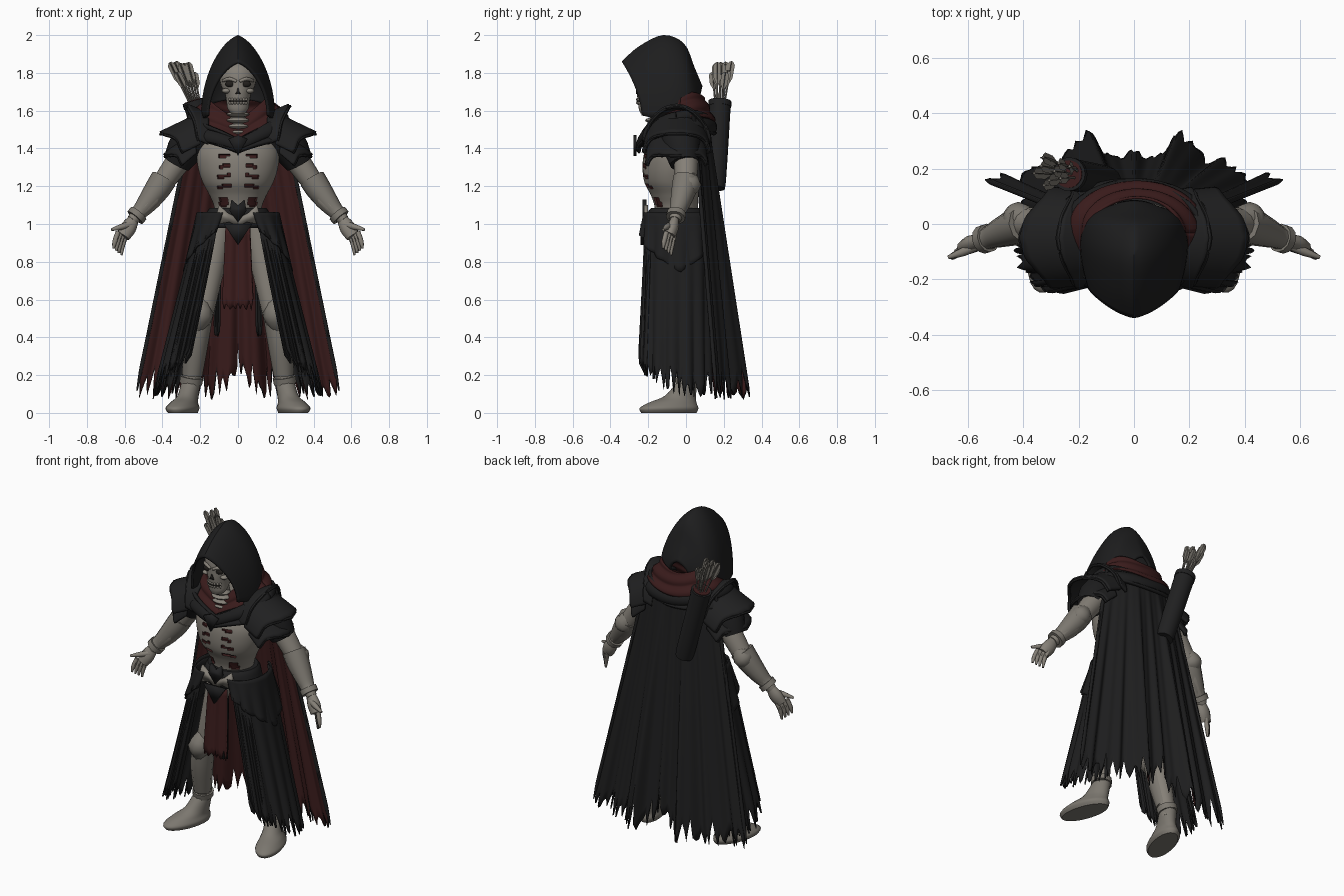
import bpy, bmesh, random
from math import sin, cos, pi, radians, exp, sqrt
from mathutils import Vector, Matrix

rnd = random.Random(4)
if "Cube" in bpy.data.objects:
    bpy.data.objects.remove(bpy.data.objects["Cube"])


def material(name, *rgb):
    m = bpy.data.materials.new(name)
    m.use_nodes = True
    m.diffuse_color = (*rgb, 1)
    m.node_tree.nodes["Principled BSDF"].inputs["Base Color"].default_value = (*rgb, 1)
    return m


BLACK = material("black_cloth", .0125, .0125, .013)
LEATHER = material("black_leather", .0145, .0145, .015)
RED = material("dark_red_cloth", .043, .0115, .0115)
BONE = material("bone", .235, .215, .185)
ARMOUR = material("bone_armour", .2, .185, .16)
DARK = material("socket_shadow", .016, .014, .012)


def finish(bm, name, mats, mirror=False, thick=0, closed=True):
    if closed:
        bmesh.ops.recalc_face_normals(bm, faces=bm.faces[:])
    me = bpy.data.meshes.new(name)
    bm.to_mesh(me)
    bm.free()
    for m in mats:
        me.materials.append(m)
    me.shade_smooth()
    me.set_sharp_from_angle(angle=radians(45))
    ob = bpy.data.objects.new(name, me)
    bpy.context.collection.objects.link(ob)
    if thick:
        s = ob.modifiers.new("Thickness", 'SOLIDIFY')
        s.thickness, s.offset = thick, -1
        s.material_offset = len(mats) - 1
    if mirror:
        ob.modifiers.new("Mirror", 'MIRROR').use_mirror_merge = False
    return ob


def dense(rows, k):
    """Catmull-Rom resampling of rows of numbers."""
    out, n = [], len(rows)
    for i in range(n - 1):
        a, b, c, d = (rows[max(0, min(n - 1, i + o))] for o in (-1, 0, 1, 2))
        for j in range(k):
            t = j / k
            out.append([q + .5 * t * (r - p + t * (2*p - 5*q + 4*r - s + t * (3*(q - r) + s - p)))
                        for p, q, r, s in zip(a, b, c, d)])
    return out + [list(rows[-1])]


def bridge(rings):
    bm = bmesh.new()
    vs = [[bm.verts.new(p) for p in ring] for ring in rings]
    n = len(vs[0])
    for a, b in zip(vs, vs[1:]):
        for i in range(n):
            bm.faces.new((a[i], a[(i + 1) % n], b[(i + 1) % n], b[i]))
    bm.faces.new(vs[0])
    bm.faces.new(vs[-1])
    return bm


def loft(rows, n=24, k=4, yaw=0):
    """Stacked ellipses: x, y, z, rx, ry."""
    rings = []
    for x, y, z, rx, ry in dense(rows, k):
        turn = Matrix.Rotation(yaw, 3, 'Z')
        rings.append([Vector((x, y, z)) + turn @ Vector((rx * cos(2*pi*i/n), ry * sin(2*pi*i/n), 0))
                      for i in range(n)])
    return bridge(rings)


def tube(name, rows, mat, mirror=False, n=12, k=3, flat=1):
    """Limb along a path: x, y, z, radius."""
    rows = dense(rows, k)
    pts = [Vector(r[:3]) for r in rows]
    rings = []
    for i, p in enumerate(pts):
        t = (pts[min(i + 1, len(pts) - 1)] - pts[max(i - 1, 0)]).normalized()
        ref = Vector((0, 0, 1)) if abs(t.y) > .9 else Vector((0, 1, 0))
        side = t.cross(ref).normalized()
        up = side.cross(t)
        rings.append([p + rows[i][3] * (cos(2*pi*j/n) * side + flat * sin(2*pi*j/n) * up) for j in range(n)])
    return finish(bridge(rings), name, [mat], mirror)


def blob(name, loc, size, mat, mirror=False):
    bm = bmesh.new()
    bmesh.ops.create_uvsphere(bm, u_segments=16, v_segments=10, radius=1,
                              matrix=Matrix.Translation(loc) @ Matrix.Diagonal((*size, 1)))
    return finish(bm, name, [mat], mirror)


def sheet(name, f, mats, nu=40, nv=14, rag=0, thick=.01, mirror=False):
    """Cloth surface f(u, v); rag is the depth of the torn hem."""
    bm = bmesh.new()
    grid, tear = [], 0
    for i in range(nu + 1):
        if i % 4 == 0:
            tear = rnd.uniform(.2, 1)
        cut = rag * (tear * abs(i % 4 - 2) / 2 + rnd.uniform(0, .15))
        grid.append([bm.verts.new(f(i / nu, j / nv * (1 - cut))) for j in range(nv + 1)])
    for a, b in zip(grid, grid[1:]):
        for j in range(nv):
            bm.faces.new((a[j], b[j], b[j + 1], a[j + 1]))
    return finish(bm, name, mats, mirror, thick, closed=False)


def plate(name, pts, y, depth, mat, mirror=False):
    bm = bmesh.new()
    bm.faces.new([bm.verts.new((x, y, z)) for x, z in pts])
    return finish(bm, name, [mat], mirror, depth, closed=False)


def mix(a, b, t):
    return a + (b - a) * t


# Ribcage with red gaps sunk between the ribs
bm = loft([(0, -.05, .98, .13, .12), (0, -.05, 1.08, .125, .115), (0, -.06, 1.15, .15, .125),
           (0, -.075, 1.22, .187, .145), (0, -.075, 1.3, .212, .155), (0, -.07, 1.38, .217, .15),
           (0, -.05, 1.46, .19, .13), (0, -.04, 1.54, .1, .09)], n=64, k=8)
gaps = []
for f in bm.faces:
    c = f.calc_center_median()
    x = abs(c.x)
    rib = ((c.z + .2 * x - 1.15) / .054) % 1 < .34 and .035 < x < .105 and 1.17 < c.z < 1.38
    belly = .055 < x < .1 and 1.09 < c.z < 1.14
    if c.y < -.08 and (rib or belly):
        f.material_index = 1
        gaps.append(f)
bmesh.ops.recalc_face_normals(bm, faces=bm.faces[:])
bmesh.ops.inset_region(bm, faces=gaps, thickness=.002, depth=-.01)
finish(bm, "ribcage", [BONE, RED])

# Skull, neck and jaw details
finish(loft([(0, -.21, 1.585, .035, .03), (0, -.2, 1.61, .055, .05), (0, -.185, 1.65, .062, .07),
             (0, -.175, 1.69, .07, .085), (0, -.165, 1.73, .09, .095), (0, -.16, 1.78, .098, .1),
             (0, -.155, 1.83, .085, .09), (0, -.15, 1.87, .03, .04)]), "skull", [BONE])
blob("eye_sockets", (.042, -.247, 1.742), (.026, .013, .018), DARK, True)
tube("brow_ridges", [(.008, -.264, 1.755, .008), (.045, -.255, 1.768, .01), (.08, -.22, 1.758, .008)], BONE, True)
blob("cheekbones", (.062, -.225, 1.705), (.024, .025, .014), BONE, True)
plate("nose_hole", [(0, 1.722), (-.014, 1.688), (.014, 1.688)], -.266, .008, DARK)
arc = [radians(a) for a in range(-135, -44, 15)]
tube("mouth_line", [(.062*cos(a), -.185 + .071*sin(a), 1.65, .005) for a in arc], DARK)
for i, a in enumerate(arc):
    for z in (1.641, 1.659):
        blob(f"tooth_{i + 1}", (.061*cos(a), -.187 + .071*sin(a), z), (.007, .006, .008), BONE)
tube("neck", [(0, -.1, 1.4, .045), (0, -.13, 1.5, .045), (0, -.16, 1.62, .04)], BONE)
for i in range(4):
    blob(f"neck_bone_{i + 1}", (0, -.15 - .008*i, 1.485 + .032*i), (.06, .05, .016), BONE)

# Hood built from keeled arches: apex y, apex z, half width, base y, base z
arches = dense([(-.34, 1.86, .165, -.235, 1.575), (-.25, 1.94, .187, -.15, 1.56), (-.12, 2.0, .195, -.06, 1.58),
                (-.01, 1.955, .175, .01, 1.61), (.045, 1.83, .13, .05, 1.64), (.087, 1.73, .065, .07, 1.655)], 4)


def hood(u, v):
    ya, za, w, yb, zb = arches[round(v * (len(arches) - 1))]
    t = (u * 2 - 1) * pi / 2
    c = max(cos(t) - .08 * sin(abs(2 * t)), 0)
    return w * sin(t), mix(yb, ya, c ** mix(1.7, 1, v)), mix(zb, za, c)


sheet("hood", hood, [BLACK], 32, len(arches) - 1, thick=.014)


# Scarf and shoulder cowl, both dipping to a point in front
def ring(top, low, dip, folds):
    def f(u, v):
        a = 2 * pi * u
        x, y = cos(a), sin(a)
        rx, ry, cy, z = (mix(p, q, v) for p, q in zip(top, low))
        puff = 1 + .04 * sin(v * pi * folds + a * 2)
        drop = mix(dip[0], dip[1], v) * (1 - abs(x)) if y < 0 else 0
        return rx * x * puff, cy + ry * y * puff, z - drop + .012 * sin(a * 3)
    return f


sheet("scarf", ring((.155, .12, -.03, 1.68), (.25, .175, -.03, 1.555), (.16, .13), 4), [RED], 64, 14)
sheet("cowl", ring((.23, .175, -.05, 1.58), (.285, .2, -.05, 1.48), (.14, .12), 3), [BLACK], 64, 12, thick=.02)
plate("throat_guard", [(-.05, 1.45), (0, 1.47), (.05, 1.45), (0, 1.36)], -.262, .015, LEATHER)

# Overlapping shoulder plates: inner x, outer x, inner z, outer z, radius, drop
tube("sleeves", [(.19, -.035, 1.48, .115), (.27, -.025, 1.41, .1), (.325, -.01, 1.32, .075)], BLACK, True, n=16)
for i, (x0, x1, z0, z1, r, d) in enumerate([(.16, .28, 1.575, 1.625, .16, .17), (.2, .42, 1.575, 1.47, .16, .17),
                                            (.22, .395, 1.5, 1.35, .145, .14)]):
    def lame(u, v):
        s = (u * 2 - 1) * radians(85)
        spike = .78 + .22 * max(0, 1 - abs(u - .5) * 5) + .05 * cos(u * 6 * pi)
        t = v * spike * (.45 + .55 * cos(s))
        return mix(x0, x1, t), -.05 + r * sin(s) * (1 + .06 * v), mix(z0, z1, t) - d * (1 - cos(s))
    sheet(f"shoulder_plates_{i + 1}", lame, [LEATHER], 30, 8, thick=.016, mirror=True)
    tube(f"shoulder_rims_{i + 1}", [(*lame(u / 12, 1), .009) for u in range(13)], LEATHER, True, n=6)

# Arms, bracers and hands
tube("upper_arms", [(.22, 0, 1.46, .07), (.31, 0, 1.34, .066), (.41, 0, 1.2, .055)], BONE, True)
tube("forearms", [(.39, .005, 1.22, .05), (.46, -.025, 1.13, .055), (.56, -.06, 1.02, .03)], BONE, True)
tube("bracers", [(.392, .0, 1.24, .07), (.43, -.012, 1.18, .067), (.49, -.035, 1.1, .052),
                 (.525, -.05, 1.06, .042), (.54, -.055, 1.04, .05)], ARMOUR, True, n=10)
tube("elbow_guards", [(.37, .02, 1.27, .025), (.415, .02, 1.21, .06), (.44, .01, 1.17, .035)], ARMOUR, True)
tube("wrist_cuffs", [(.525, -.05, 1.058, .052), (.545, -.056, 1.034, .052)], ARMOUR, True)
tube("palms", [(.55, -.058, 1.03, .028), (.58, -.07, .98, .042), (.608, -.085, .935, .036)], BONE, True, flat=.75)
for i, name in enumerate(("little", "ring", "middle", "index")):
    x, y, z = .593 + .014*i, -.062 - .014*i, .94 + .006*i
    tube(f"{name}_fingers", [(x, y, z, .013), (x + .017, y - .012, z - .05, .013),
                             (x + .024, y - .017, z - .105 + .006*i, .006)], BONE, True, n=8)
tube("thumbs", [(.56, -.075, 1.0, .017), (.615, -.1, .985, .016), (.67, -.12, .97, .007)], BONE, True, n=8)

# Legs, knee guards, shin guards and boots
tube("legs", [(.095, -.02, 1.0, .08), (.14, -.045, .76, .067), (.185, -.06, .53, .057),
              (.225, -.03, .37, .06), (.25, .01, .12, .045)], BONE, True, n=16)
tube("knee_guards", [(.19, -.085, .6, .03), (.2, -.095, .52, .068), (.215, -.08, .44, .035)], ARMOUR, True, n=8)
tube("shin_guards", [(.205, -.055, .48, .066), (.225, -.04, .36, .066), (.242, -.01, .2, .054)], ARMOUR, True, n=10)
tube("boot_cuffs", [(.245, 0, .19, .062), (.25, .006, .155, .06)], ARMOUR, True)
finish(loft([(.292, -.09, 0, .068, .153), (.294, -.09, .025, .08, .162), (.285, -.07, .055, .066, .13),
             (.265, -.03, .09, .053, .085), (.25, .005, .16, .05, .056)], yaw=radians(17)), "boots", [ARMOUR], True)


# Cape: two billowing lobes, black outside, red lining, black side trim
def cape(u, v):
    s = u * 2 - 1
    hem = .07 + .14 * exp(-(s / .1) ** 2)
    low = .245 + .085 * exp(-((abs(s) - .34) / .17) ** 2) - .095 * s * s
    fold = .02 * v * cos(s * 20) + .01 * v * cos(s * 43)
    return s * (.235 + .31 * v), mix(.12 - .08 * s * s, low, v) + fold, mix(1.58, hem, v)


sheet("cape", cape, [BLACK, RED], 112, 24, rag=.12, thick=.008)
tube("cape_trims", [(*cape(1, j / 10), .011) for j in range(10)] + [(*cape(1, .97), .003)], BLACK, True, n=8)


# Skirt panels and hip drapes, wrapped around each hip
def wrap(a0, a1, top, low, hem):
    def f(u, v):
        a = radians(mix(a0, a1, u))
        x0, rx, ry, z0 = (mix(p, q, v) for p, q in zip(top, low))
        fold = 1 + .07 * v * sin(u * 34)
        return x0 + rx * fold * cos(a), -.05 + ry * fold * sin(a), z0 + hem(u) * v
    return f


sheet("skirt_panels", wrap(-66, 75, (.1, .105, .165, 1.04), (.275, .16, .18, .08),
                           lambda u: .14 * max(0, 1 - u * 1.5) ** 2), [BLACK], 60, 16, rag=.16, mirror=True)
sheet("panel_fronts", wrap(-100, -55, (.13, .1, .16, .98), (.29, .15, .185, .16), lambda u: .1 * (1 - u)),
      [BLACK], 20, 16, rag=.2, mirror=True)
sheet("hip_drapes", wrap(-100, 75, (.1, .11, .165, 1.06), (.145, .13, .18, .74), lambda u: .18 * abs(u - .6) * 2),
      [BLACK], 36, 10, rag=.05, mirror=True)
sheet("inner_strips", lambda u, v: (.085 + .035*u + .01*v, .03 + .02*sin(u*5), .95 - .55*v),
      [BLACK], 8, 8, rag=.12, mirror=True)
sheet("loincloth", lambda u, v: ((u - .5) * (.13 + .04*v), -.2 - .025*v + .006*cos(u*14), .98 - .44*v),
      [RED], 24, 10, rag=.16)

# Belt and buckle
finish(loft([(0, -.05, .98, .17, .15), (0, -.05, 1.0, .178, .158), (0, -.05, 1.06, .165, .152),
             (0, -.05, 1.085, .15, .135)]), "belt", [LEATHER])
plate("belt_point", [(-.075, 1.0), (.075, 1.0), (0, .89)], -.224, .016, LEATHER)
plate("buckle_wings", [(0, .985), (.045, 1.01), (.1, 1.0), (.115, 1.05), (.1, 1.1), (.055, 1.06), (0, 1.03)],
      -.222, .02, BONE, True)
plate("buckle_diamond", [(0, 1.01), (.045, 1.07), (.035, 1.13), (0, 1.1), (-.035, 1.13), (-.045, 1.07)],
      -.23, .02, LEATHER)

# Quiver with arrows, leaning over the right shoulder
low, high = Vector((-.1, .155, 1.2)), Vector((-.235, .18, 1.65))
axis = (high - low).normalized()
tube("quiver", [(*low, .045), (*(low + axis*.03), .055), (*high, .058)], LEATHER, n=20)
tube("quiver_rim", [(*(high - axis*.03), .061), (*high, .061)], LEATHER, n=20)
tube("quiver_lining", [(*high, .05), (*(high + axis*.004), .05)], RED, n=20)
for i in range(9):
    off = Vector((.032 * cos(i * 2.4), .028 * sin(i * 2.4), 0)) * sqrt((i + 1) / 9)
    foot = high + off
    tip = high + off * 2.1 + axis * rnd.uniform(.16, .22) - Vector((.015, 0, 0))
    tube(f"arrow_shaft_{i + 1}", [(*(foot - axis*.02), .005), (*tip, .005)], ARMOUR, n=6)
    for flat in (.1, 10):
        w = .02 if flat < 1 else .002
        tube(f"arrow_feather_{i + 1}", [(*foot.lerp(tip, t), r * w) for t, r in ((.4, .2), (.6, 1), (.92, 1), (1, .4))],
             ARMOUR, n=4, k=1, flat=flat)
